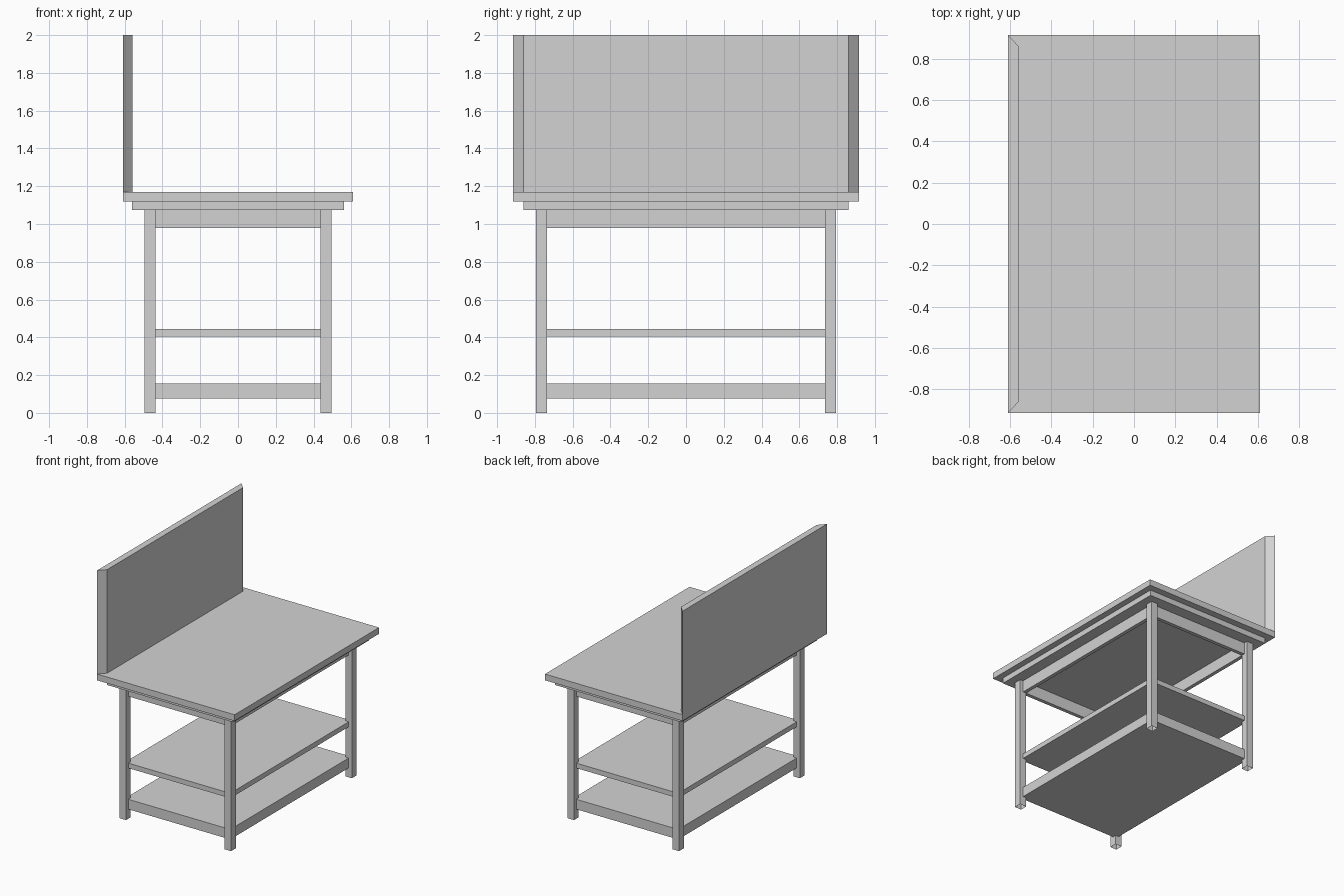
import bpy
import bmesh

cube = bpy.data.objects.get("Cube")
if cube:
    bpy.data.objects.remove(cube, do_unlink=True)

grey = bpy.data.materials.new("light_grey")
grey.use_nodes = True
colour = (0.65, 0.65, 0.65, 1)
grey.diffuse_color = colour
grey.node_tree.nodes["Principled BSDF"].inputs["Base Color"].default_value = colour


def prism(name, outline, z0, z1, open_bottom=False):
    """Extrude a counter-clockwise plan outline from z0 up to z1."""
    bm = bmesh.new()
    low = [bm.verts.new((x, y, z0)) for x, y in outline]
    high = [bm.verts.new((x, y, z1)) for x, y in outline]
    bm.faces.new(high)
    if not open_bottom:
        bm.faces.new(low[::-1])
    n = len(outline)
    for i in range(n):
        j = (i + 1) % n
        bm.faces.new((low[i], low[j], high[j], high[i]))
    mesh = bpy.data.meshes.new(name)
    bm.to_mesh(mesh)
    bm.free()
    mesh.materials.append(grey)
    obj = bpy.data.objects.new(name, mesh)
    bpy.context.collection.objects.link(obj)
    return obj


def rect(x0, x1, y0, y1):
    return [(x0, y0), (x1, y0), (x1, y1), (x0, y1)]


# Plan sizes: leg outer faces, leg inner faces, and the shelf edge between them
OX, OY = 0.495, 0.795
IX, IY = 0.437, 0.735
SX, SY = 0.467, 0.765

# Table top and the smaller panel below it
prism("table_top", rect(-0.61, 0.61, -0.915, 0.915), 1.12, 1.17)
prism("under_panel", rect(-0.56, 0.56, -0.86, 0.86), 1.075, 1.12)

# Backboard along one long side, with mitred ends
prism("backboard", [(-0.61, -0.915), (-0.558, -0.86), (-0.558, 0.86), (-0.61, 0.915)], 1.17, 2.0)

# Legs: square tubes open at the foot
for sx, side in ((-1, "right"), (1, "left")):
    for sy, end in ((-1, "front"), (1, "back")):
        xs = sorted((sx * IX, sx * OX))
        ys = sorted((sy * IY, sy * OY))
        prism(f"{end}_{side}_leg", rect(*xs, *ys), 0, 1.075, open_bottom=True)

# Apron rails between the legs
for s, side, end in ((-1, "right", "front"), (1, "left", "back")):
    xs = sorted((s * IX, s * SX))
    ys = sorted((s * IY, s * SY))
    prism(f"{side}_apron", rect(*xs, -IY, IY), 0.98, 1.075)
    prism(f"{end}_apron", rect(-IX, IX, *ys), 0.98, 1.075)

# Shelves notched around the legs
notched = [(-IX, -SY), (IX, -SY), (IX, -IY), (SX, -IY), (SX, IY), (IX, IY),
           (IX, SY), (-IX, SY), (-IX, IY), (-SX, IY), (-SX, -IY), (-IX, -IY)]
prism("middle_shelf", notched, 0.405, 0.445)
prism("lower_shelf", notched, 0.075, 0.155)
